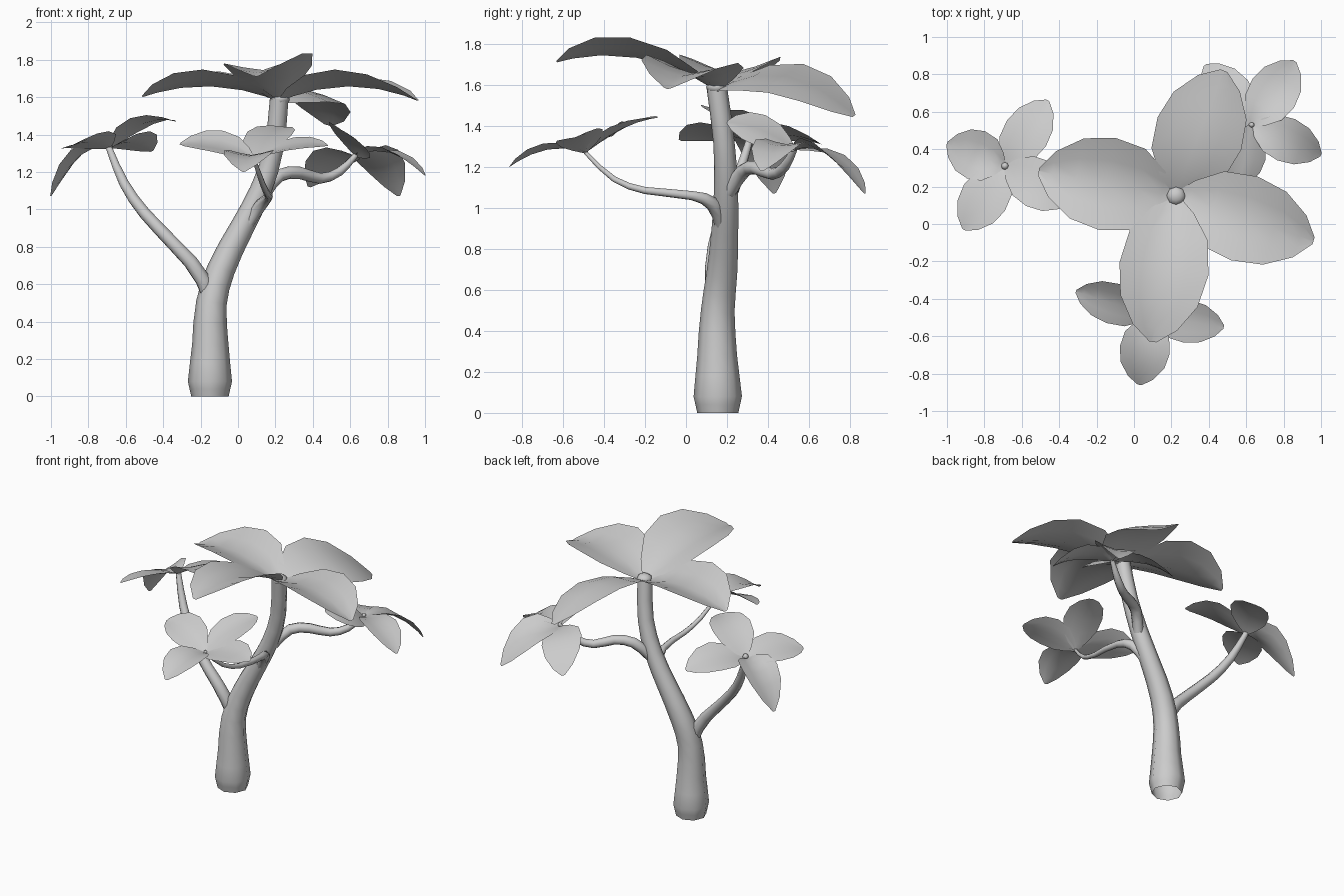
import bpy, bmesh, math
from mathutils import Vector

if "Cube" in bpy.data.objects:
    bpy.data.objects.remove(bpy.data.objects["Cube"], do_unlink=True)

# One plain grey for everything
grey = bpy.data.materials.new("plain_grey")
grey.use_nodes = True
grey.diffuse_color = (0.6, 0.6, 0.6, 1)
grey.node_tree.nodes["Principled BSDF"].inputs["Base Color"].default_value = (0.6, 0.6, 0.6, 1)


def add_mesh(name, bm):
    mesh = bpy.data.meshes.new(name)
    for f in bm.faces:
        f.smooth = True
    bm.to_mesh(mesh)
    bm.free()
    mesh.materials.append(grey)
    obj = bpy.data.objects.new(name, mesh)
    bpy.context.collection.objects.link(obj)


def tube(name, points):
    """Tapered round limb through (x, y, z, radius) points."""
    curve = bpy.data.curves.new(name, "CURVE")
    curve.dimensions = "3D"
    curve.bevel_depth = 1
    curve.bevel_resolution = 2
    curve.resolution_u = 2
    spline = curve.splines.new("BEZIER")
    spline.bezier_points.add(len(points) - 1)
    for bp, (x, y, z, r) in zip(spline.bezier_points, points):
        bp.co = (x, y, z)
        bp.radius = r
        bp.handle_left_type = bp.handle_right_type = "AUTO"
    curve.materials.append(grey)
    obj = bpy.data.objects.new(name, curve)
    bpy.context.collection.objects.link(obj)
    bpy.ops.object.select_all(action="DESELECT")
    obj.select_set(True)
    bpy.context.view_layer.objects.active = obj
    bpy.ops.object.convert(target="MESH")
    bpy.ops.object.shade_smooth_by_angle(angle=math.radians(60))


def knob(name, centre, radius, height):
    """Small flattened dome where the leaves meet."""
    bm = bmesh.new()
    bmesh.ops.create_uvsphere(bm, u_segments=8, v_segments=6, radius=radius)
    for v in bm.verts:
        v.co.z *= height / radius
        v.co += Vector(centre)
    add_mesh(name, bm)


# Leaf outline: distance along the rib, half-width factor
OUTLINE = [(0, .1), (.1, .48), (.27, .88), (.5, 1), (.72, .87), (.9, .5), (1, .08)]
COLS = 4


def leaf(name, base, tip, width, arch, rise_left, rise_right):
    """Arched, cupped leaf; the rises lift each side edge above the rib."""
    base, tip = Vector(base), Vector(tip)
    along = tip - base
    side = Vector((along.y, -along.x, 0)).normalized()
    bm = bmesh.new()
    rows = []
    for t, w in OUTLINE:
        rib = base + along * t
        rib.z += 4 * arch * t * (1 - t)
        row = []
        for i in range(COLS + 1):
            s = 2 * i / COLS - 1
            rise = rise_right if s > 0 else rise_left
            p = rib + side * (s * w * width / 2)
            p.z += rise * w * abs(s) ** 1.3
            row.append(bm.verts.new(p))
        rows.append(row)
    for a, b in zip(rows, rows[1:]):
        for i in range(COLS):
            bm.faces.new((a[i], a[i + 1], b[i + 1], b[i]))
    add_mesh(name, bm)


def cluster(name, centre, leaves):
    for i, (tip, width, arch, left, right) in enumerate(leaves):
        leaf(f"{name}_leaf_{i + 1}", centre, tip, width, arch, left, right)


# Trunk and branches
tube("trunk", [(-.15, .155, 0, .1), (-.15, .155, .08, .118), (-.148, .152, .28, .097),
               (-.142, .155, .5, .082), (-.09, .175, .68, .075), (.02, .19, .9, .065),
               (.12, .195, 1.1, .058), (.19, .185, 1.32, .052), (.22, .15, 1.59, .05)])
tube("right_branch", [(-.16, .15, .5, .03), (-.185, .135, .62, .043), (-.34, .14, .81, .037),
                      (-.5, .19, .98, .033), (-.61, .25, 1.14, .028), (-.69, .31, 1.33, .018)])
tube("front_branch", [(.05, .17, .91, .03), (.12, .13, 1.02, .035), (.16, .03, 1.06, .023),
                      (.155, -.2, 1.085, .018), (.13, -.35, 1.14, .015), (.085, -.49, 1.27, .01)])
tube("back_branch", [(.14, .21, 1.08, .035), (.22, .28, 1.18, .036), (.33, .34, 1.195, .033),
                     (.44, .42, 1.165, .029), (.54, .48, 1.2, .025), (.63, .53, 1.29, .015)])

# Leaf centres
knob("crown_knob", (.225, .15, 1.59), .052, .035)
knob("right_knob", (-.69, .31, 1.335), .02, .02)
knob("front_knob", (.085, -.49, 1.275), .012, .012)
knob("back_knob", (.63, .53, 1.295), .014, .014)

# Leaf clusters: tip, width, arch, left rise, right rise
cluster("crown", (.22, .15, 1.575), [
    ((-.51, .28, 1.6), .5, .07, .09, .08),
    ((.1, -.63, 1.71), .48, .09, .1, .04),
    ((.96, -.09, 1.58), .47, .08, .05, .09),
    ((.48, .82, 1.45), .48, .13, .06, -.08)])
cluster("right", (-.69, .31, 1.325), [
    ((-1, .43, 1.07), .27, .09, .03, .05),
    ((-.91, -.03, 1.33), .26, .03, .06, -.03),
    ((-.335, .12, 1.47), .27, .06, .0, .03),
    ((-.46, .66, 1.31), .25, .04, -.03, .06)])
cluster("front", (.085, -.49, 1.27), [
    ((-.31, -.36, 1.35), .22, .03, -.03, .08),
    ((.03, -.86, 1.2), .27, .05, .03, .03),
    ((.48, -.55, 1.34), .23, .03, .05, -.02),
    ((.25, -.14, 1.44), .26, .03, .03, .01)])
cluster("back", (.63, .53, 1.285), [
    ((.86, .87, 1.07), .27, .08, .0, .06),
    ((1, .37, 1.18), .24, .07, .01, .03),
    ((.38, .85, 1.12), .26, .07, .04, -.03),
    ((.56, .2, 1.42), .22, .03, -.08, .07)])
